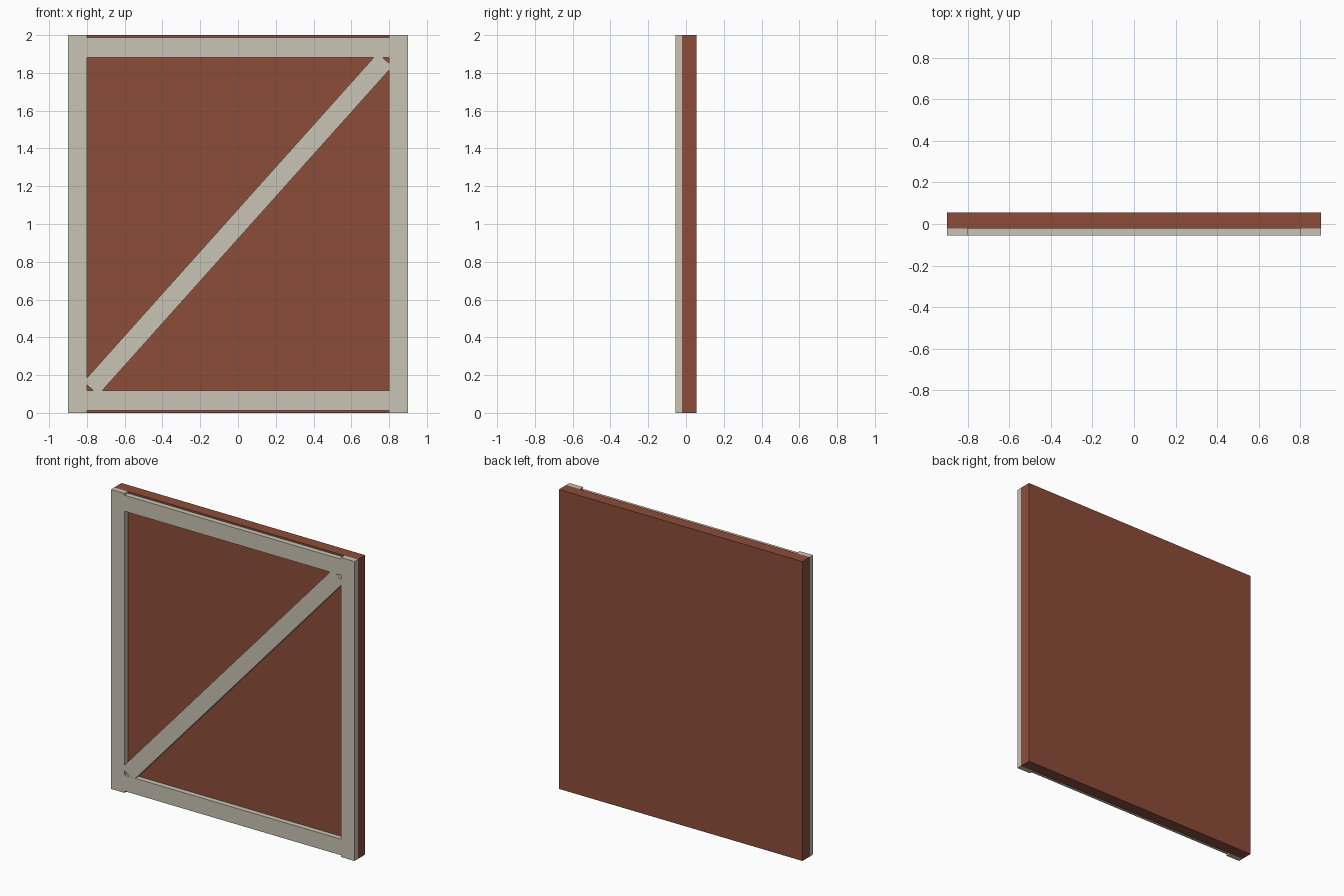
import bpy
import math

default = bpy.data.objects.get("Cube")
if default:
    bpy.data.objects.remove(default, do_unlink=True)


def material(name, rgb):
    mat = bpy.data.materials.new(name)
    mat.use_nodes = True
    mat.diffuse_color = (*rgb, 1)
    mat.node_tree.nodes["Principled BSDF"].inputs["Base Color"].default_value = (*rgb, 1)
    return mat


def board(name, centre, size, mat, tilt=0.0):
    """Flat-sided board, optionally turned in the plane of the door."""
    bpy.ops.mesh.primitive_cube_add(size=1, location=centre)
    obj = bpy.context.object
    obj.name = name
    obj.scale = size
    bpy.ops.object.transform_apply(location=False, rotation=False, scale=True)
    obj.rotation_euler.y = -tilt
    obj.data.materials.append(mat)
    return obj


brick_red = material("brick red", (0.262, 0.074, 0.042))
cream = material("cream", (0.584, 0.546, 0.451))

WIDTH, HEIGHT = 1.8, 2.0
FRONT, SPLIT, BACK = -0.056, -0.021, 0.056
TRIM = 0.103
trim_y, trim_depth = (FRONT + SPLIT) / 2, SPLIT - FRONT

# Door panel
board("door_panel", (0, (SPLIT + BACK) / 2, HEIGHT / 2),
      (WIDTH, BACK - SPLIT, HEIGHT), brick_red)

# Upright trim on both sides
for side, sign in (("left", 1), ("right", -1)):
    board(side + "_stile", (sign * 0.85, trim_y, HEIGHT / 2),
          (0.1, trim_depth, HEIGHT), cream)

# Cross rails, set slightly in from the panel's ends
for end, sign in (("top", 1), ("bottom", -1)):
    board(end + "_rail", (0, trim_y, HEIGHT / 2 + sign * 0.935),
          (1.6, trim_depth, TRIM + 0.004), cream)

# Diagonal brace, a hair behind the frame's face
board("diagonal_brace", (0, trim_y + 0.0005, HEIGHT / 2),
      (2.335, trim_depth - 0.001, TRIM + 0.002), cream, math.atan(1.117))
